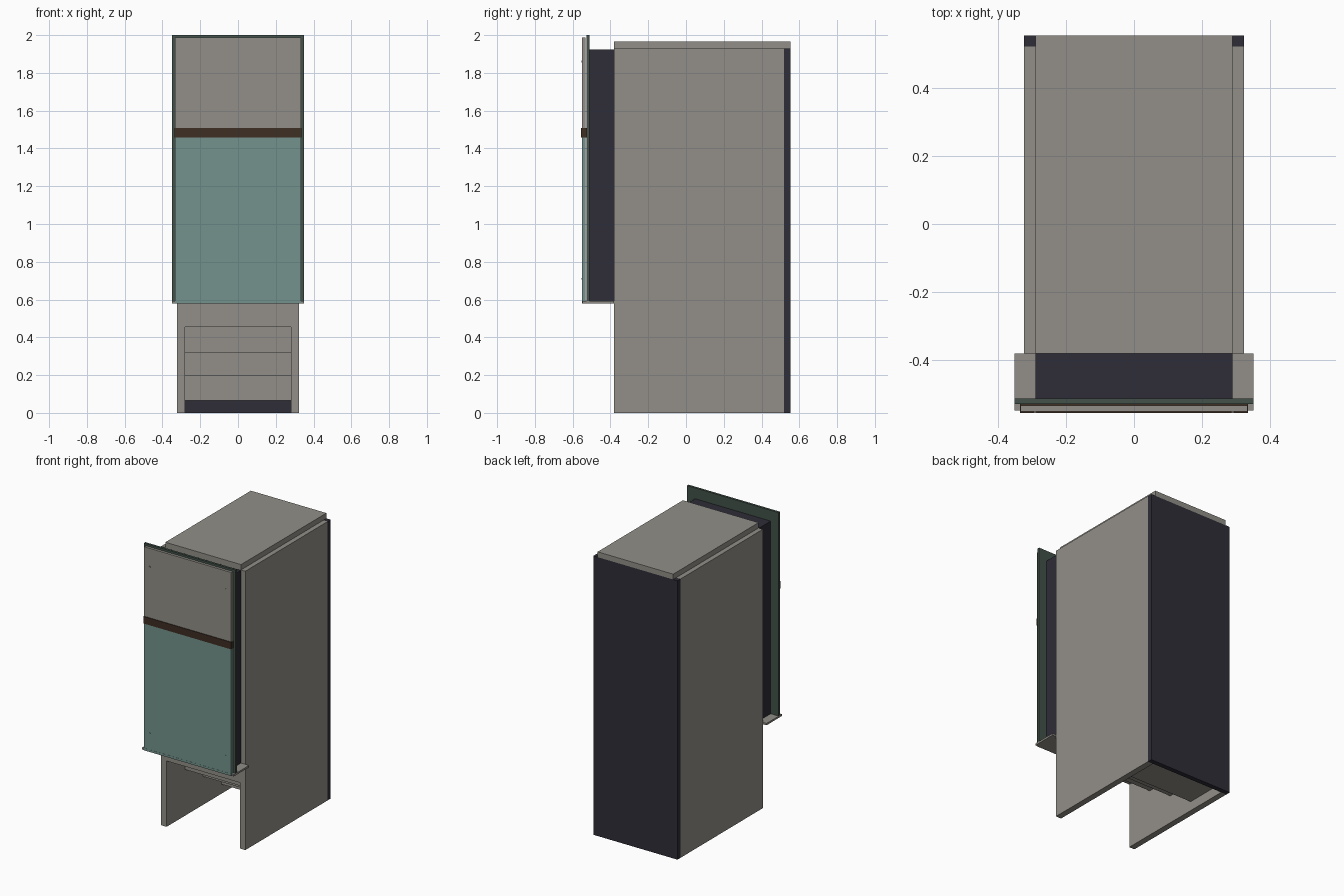
import bpy, bmesh, math

if "Cube" in bpy.data.objects:
    bpy.data.objects.remove(bpy.data.objects["Cube"])


def material(name, srgb):
    m = bpy.data.materials.new(name)
    lin = [((c / 255 + 0.055) / 1.055) ** 2.4 for c in srgb]
    m.diffuse_color = (*lin, 1)
    m.use_nodes = True
    m.node_tree.nodes["Principled BSDF"].inputs["Base Color"].default_value = m.diffuse_color
    return m


GREY = material("warm_grey", (146, 143, 136))
DARK = material("dark_slate", (46, 45, 55))
TEAL = material("teal_panel", (115, 146, 140))
GREEN = material("dark_green", (66, 81, 73))
BROWN = material("dark_brown", (62, 46, 35))


def finish(name, bm, mat):
    bmesh.ops.recalc_face_normals(bm, faces=bm.faces)
    me = bpy.data.meshes.new(name)
    bm.to_mesh(me)
    bm.free()
    me.materials.append(mat)
    ob = bpy.data.objects.new(name, me)
    bpy.context.collection.objects.link(ob)
    return ob


def box(name, x, y, z, mat):
    """Box from (min, max) ranges."""
    bm = bmesh.new()
    bmesh.ops.create_cube(bm, size=1)
    for v in bm.verts:
        v.co = [r[0] if c < 0 else r[1] for c, r in zip(v.co, (x, y, z))]
    return finish(name, bm, mat)


def extrude_x(name, profile, x0, x1, mat):
    """Extrude a (y, z) outline along x."""
    bm = bmesh.new()
    face = bm.faces.new([bm.verts.new((x0, y, z)) for y, z in profile])
    res = bmesh.ops.extrude_face_region(bm, geom=[face])
    for v in res["geom"]:
        if isinstance(v, bmesh.types.BMVert):
            v.co.x = x1
    return finish(name, bm, mat)


# Cabinet side walls, back and roof
for side, s in (("left", -1), ("right", 1)):
    x = sorted((s * 0.28, s * 0.322))
    box(side + "_wall", x, (-0.38, 0.52), (0, 1.928), GREY)
box("back_panel", (-0.322, 0.322), (0.52, 0.553), (0, 1.928), DARK)
box("roof_slab", (-0.289, 0.289), (-0.38, 0.553), (1.928, 1.965), GREY)

# Core with a stepped underside descending to the back
steps = [(-0.38, 0.455), (-0.18, 0.32), (0.02, 0.195), (0.22, 0.065)]
profile = [(0.52, 1.928), (-0.38, 1.928)]
for i, (y, z) in enumerate(steps):
    y_end = steps[i + 1][0] if i < 3 else 0.52
    profile += [(y, z), (y_end, z)]
extrude_x("stepped_core", profile, -0.28, 0.28, GREY)

# Front casing and sill
box("front_casing", (-0.289, 0.289), (-0.513, -0.38), (0.593, 1.925), DARK)
box("sill", (-0.35, 0.35), (-0.547, -0.38), (0.58, 0.593), GREY)

# Frame around the casing
for side, s in (("left", -1), ("right", 1)):
    box("frame_" + side, sorted((s * 0.28, s * 0.35)), (-0.528, -0.512), (0.593, 2.0), GREEN)
box("frame_top", (-0.28, 0.28), (-0.528, -0.512), (1.92, 2.0), GREEN)

# Front panels and the bar between them
box("upper_panel", (-0.333, 0.333), (-0.55, -0.532), (1.505, 1.987), GREY)
box("lower_panel", (-0.333, 0.333), (-0.55, -0.532), (0.593, 1.46), TEAL)
box("lower_panel_foot", (-0.333, 0.333), (-0.551, -0.547), (0.58, 0.595), TEAL)
box("divider_bar", (-0.335, 0.335), (-0.555, -0.528), (1.458, 1.507), BROWN)

# Small screw heads, mirrored left and right
for z, mat in ((1.86, GREY), (0.71, TEAL)):
    for s in (-1, 1):
        bpy.ops.mesh.primitive_cylinder_add(vertices=12, radius=0.005, depth=0.006,
                                            location=(s * 0.29, -0.551, z),
                                            rotation=(math.pi / 2, 0, 0))
        ob = bpy.context.object
        ob.name = "screw_head"
        ob.data.materials.append(mat)
